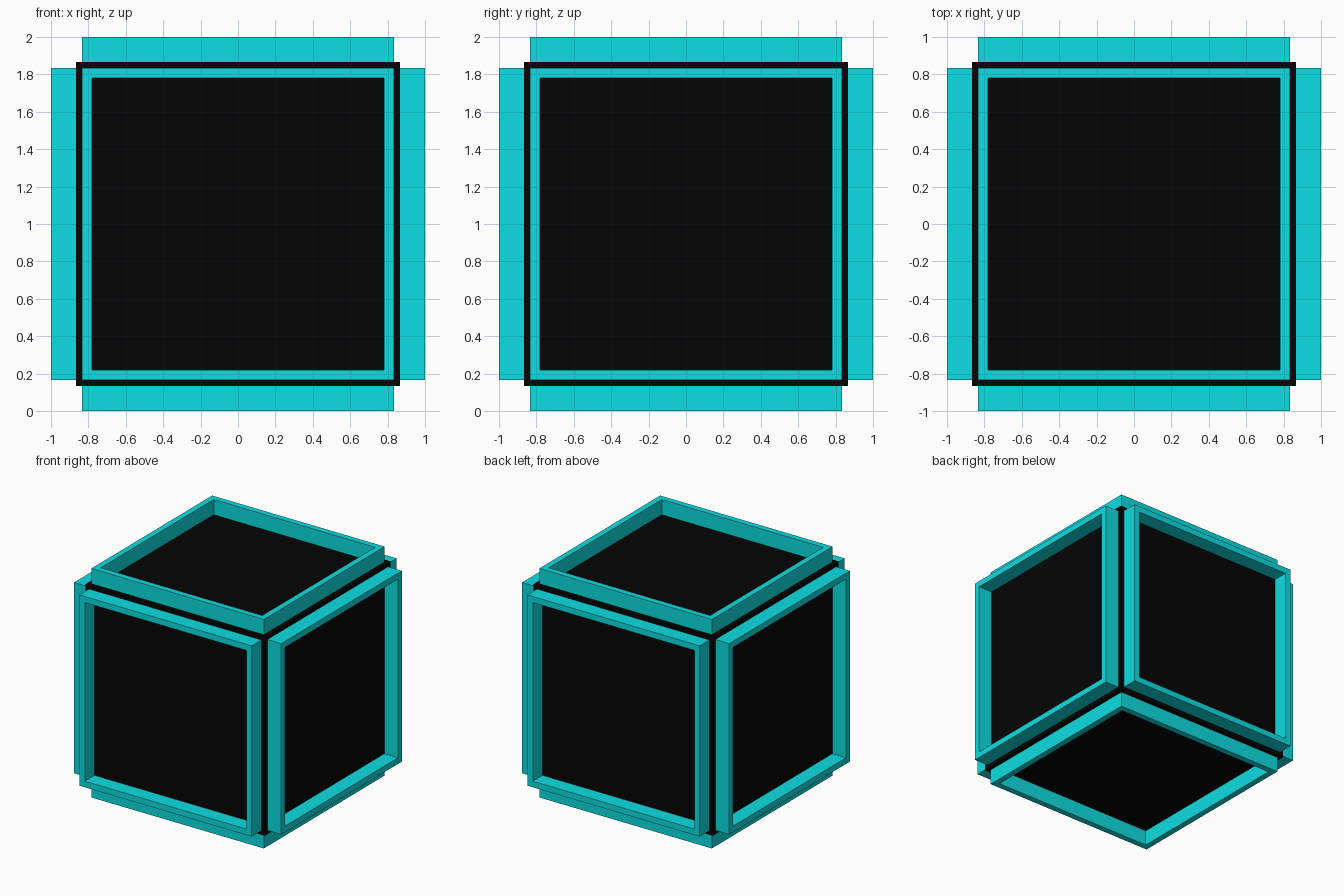
import bpy, bmesh
from math import pi
from mathutils import Matrix, Vector

if "Cube" in bpy.data.objects:
    bpy.data.objects.remove(bpy.data.objects["Cube"])

CORE = 0.867    # half size of the dark cube
OUTER = 0.833   # half width of a frame, outside
INNER = 0.78    # half width of a frame, inside
CENTRE = Vector((0, 0, 1))


def material(name, color):
    mat = bpy.data.materials.new(name)
    mat.diffuse_color = color
    mat.use_nodes = True
    mat.node_tree.nodes["Principled BSDF"].inputs["Base Color"].default_value = mat.diffuse_color
    return mat


def add_object(name, bm, mat):
    bmesh.ops.recalc_face_normals(bm, faces=bm.faces)
    mesh = bpy.data.meshes.new(name)
    bm.to_mesh(mesh)
    bm.free()
    mesh.materials.append(mat)
    obj = bpy.data.objects.new(name, mesh)
    bpy.context.collection.objects.link(obj)
    return obj


def frame(name, rotation, mat):
    # square ring on the core face, extruded outwards to one unit from the centre
    bm = bmesh.new()
    bmesh.ops.create_grid(bm, x_segments=1, y_segments=1, size=OUTER,
                          matrix=Matrix.Translation((0, 0, CORE)))
    middle = bm.faces[:]
    bmesh.ops.inset_individual(bm, faces=middle, thickness=OUTER - INNER,
                               use_even_offset=True)
    bmesh.ops.delete(bm, geom=middle, context='FACES')
    ring = bmesh.ops.extrude_face_region(bm, geom=bm.faces[:], use_keep_orig=True)
    top = [v for v in ring['geom'] if isinstance(v, bmesh.types.BMVert)]
    bmesh.ops.translate(bm, verts=top, vec=(0, 0, 1 - CORE))
    obj = add_object(name, bm, mat)
    obj.matrix_world = Matrix.Translation(CENTRE) @ rotation
    return obj


black = material("black", (0.0018, 0.0015, 0.0013, 1))
cyan = material("cyan", (0.004, 0.73, 0.76, 1))

# dark cube body
bm = bmesh.new()
bmesh.ops.create_cube(bm, size=2 * CORE)
add_object("core_cube", bm, black).location = CENTRE

# raised frame on each of the six faces
for name, angle, axis in (("top_frame", 0, 'X'), ("bottom_frame", pi, 'X'),
                          ("front_frame", pi / 2, 'X'), ("back_frame", -pi / 2, 'X'),
                          ("right_frame", pi / 2, 'Y'), ("left_frame", -pi / 2, 'Y')):
    frame(name, Matrix.Rotation(angle, 4, axis), cyan)
